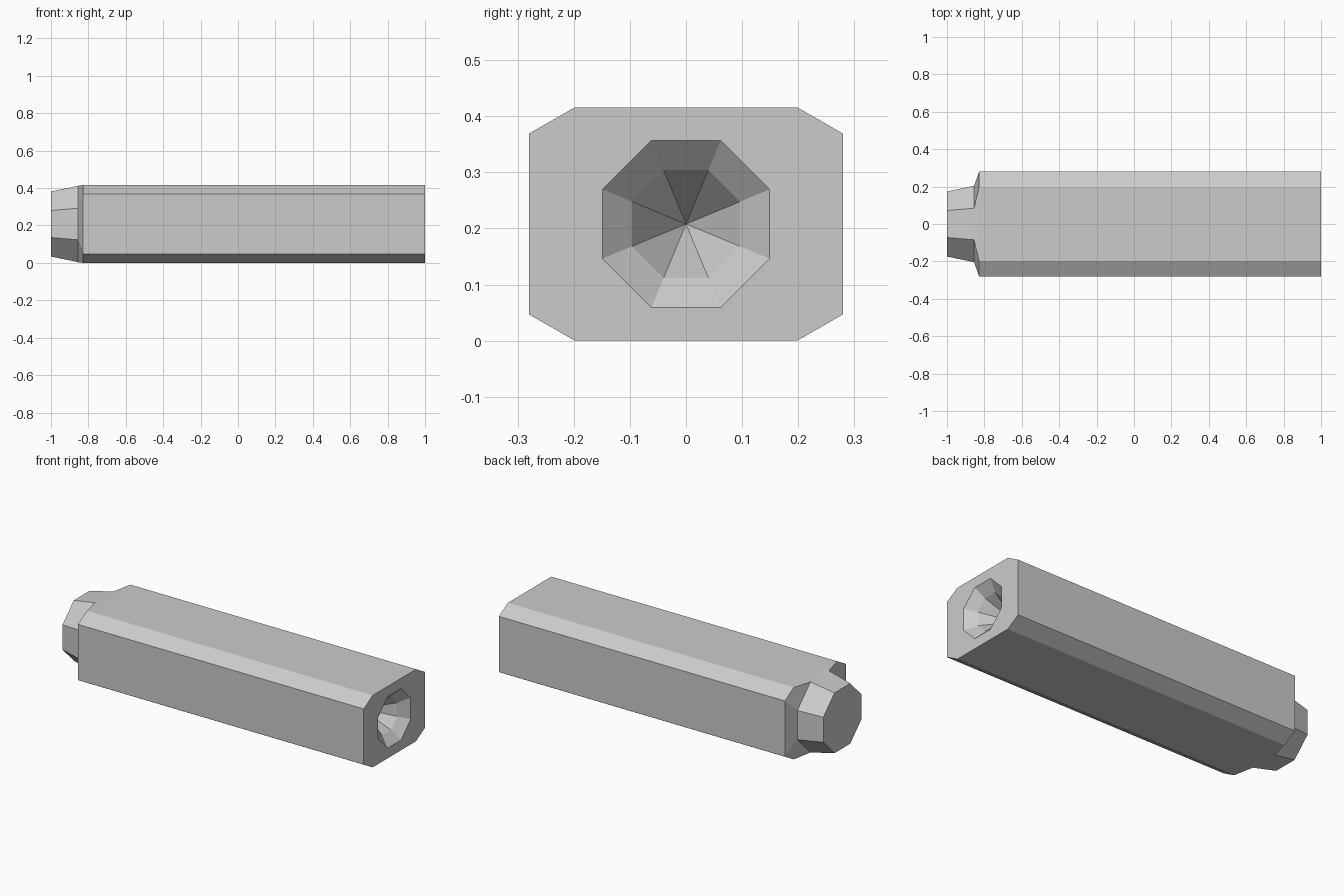
import bpy
import bmesh

cube = bpy.data.objects.get("Cube")
if cube:
    bpy.data.objects.remove(cube, do_unlink=True)

MID = 0.208  # height of the long axis


def ring(bm, x, half_y, half_z, flat_y, flat_z):
    """Eight-sided section across the long axis."""
    quarter = [(half_y, flat_z), (flat_y, half_z)]
    pts = quarter + [(-y, z) for y, z in reversed(quarter)]
    pts += [(-y, -z) for y, z in pts]
    return [bm.verts.new((x, y, MID + z)) for y, z in pts]


def octagon(bm, x, r):
    return ring(bm, x, r, r, r * 0.414, r * 0.414)


def bridge(bm, a, b):
    for i in range(8):
        j = (i + 1) % 8
        bm.faces.new((a[i], a[j], b[j], b[i]))


grey = bpy.data.materials.new("light_grey")
grey.use_nodes = True
grey.diffuse_color = (0.6, 0.6, 0.6, 1)
grey.node_tree.nodes["Principled BSDF"].inputs["Base Color"].default_value = (0.6, 0.6, 0.6, 1)

bm = bmesh.new()
body = (0.28, MID, 0.198, 0.161)
sections = [
    octagon(bm, -1.0, 0.174),      # tip of the tapered plug
    octagon(bm, -0.855, 0.204),    # root of the plug
    ring(bm, -0.828, *body),       # shoulder
    ring(bm, 1.0, *body),          # end face
    octagon(bm, 1.0, 0.149),       # rim of the socket
    octagon(bm, 0.95, 0.096),      # step inside the socket
]
for a, b in zip(sections, sections[1:]):
    bridge(bm, a, b)

# Plug cap and pointed socket bottom
bm.faces.new(sections[0])
apex = bm.verts.new((0.79, 0, MID))
last = sections[-1]
for i in range(8):
    bm.faces.new((last[i], last[(i + 1) % 8], apex))
bmesh.ops.recalc_face_normals(bm, faces=bm.faces)

mesh = bpy.data.meshes.new("chamfered_bar")
bm.to_mesh(mesh)
bm.free()
mesh.materials.append(grey)
bar = bpy.data.objects.new("chamfered_bar", mesh)
bpy.context.collection.objects.link(bar)
